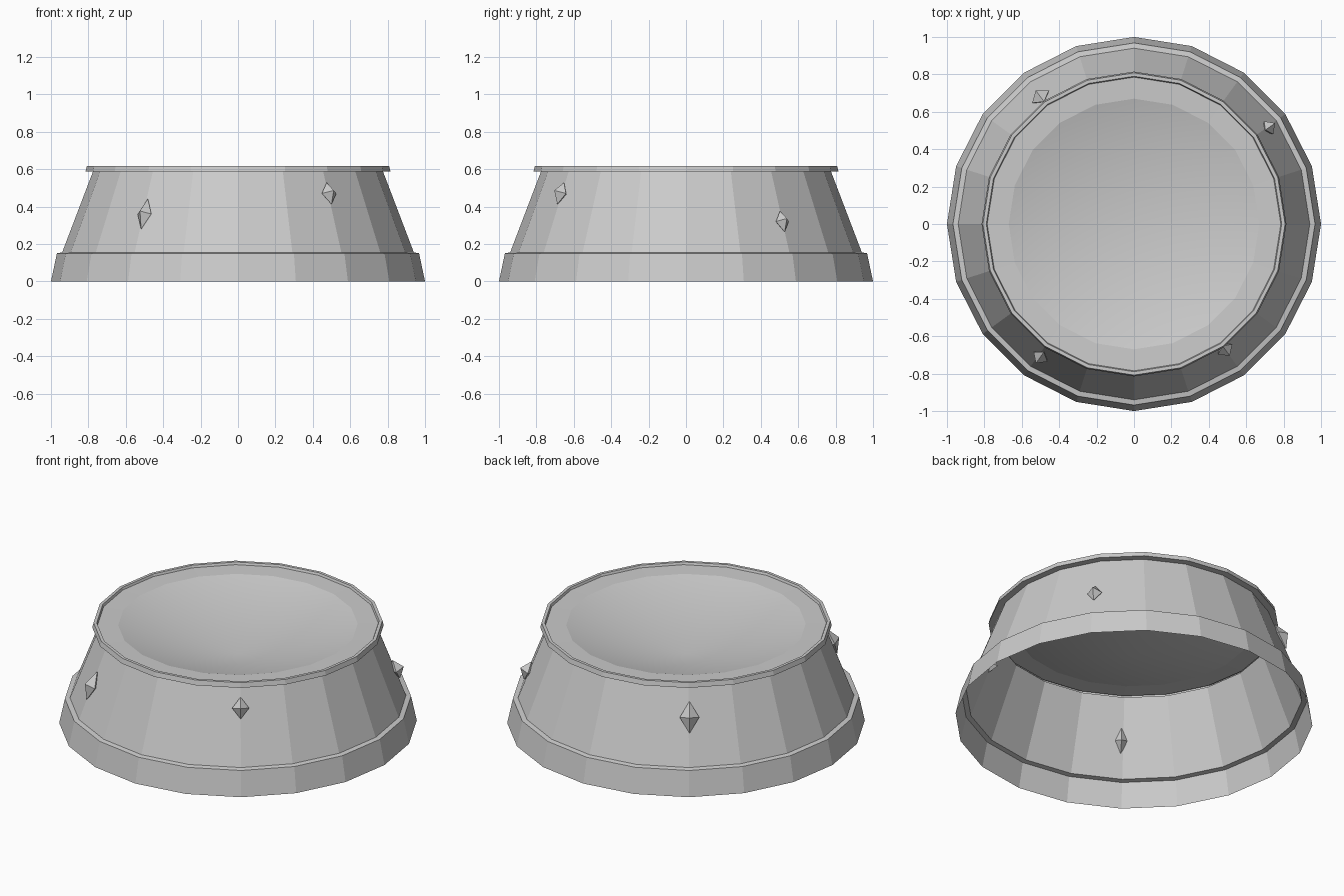
import bpy, bmesh, math
from mathutils import Matrix, Vector

SIDES = 20

old = bpy.data.objects.get("Cube")
if old:
    bpy.data.objects.remove(old, do_unlink=True)

grey = bpy.data.materials.new("plain_grey")
grey.use_nodes = True
grey.diffuse_color = (0.6, 0.6, 0.6, 1)
grey.node_tree.nodes["Principled BSDF"].inputs["Base Color"].default_value = (0.6, 0.6, 0.6, 1)


def add_object(name, bm, smooth=False):
    mesh = bpy.data.meshes.new(name)
    bm.to_mesh(mesh)
    bm.free()
    mesh.materials.append(grey)
    for poly in mesh.polygons:
        poly.use_smooth = smooth
    obj = bpy.data.objects.new(name, mesh)
    bpy.context.collection.objects.link(obj)
    return obj


def turned_sheet(name, profile, smooth=False):
    """Turn a (radius, height) profile about z; radius zero closes to a point."""
    bm = bmesh.new()
    rings = []
    for r, z in profile:
        if r == 0:
            rings.append([bm.verts.new((0, 0, z))] * SIDES)
        else:
            angles = [math.tau * i / SIDES for i in range(SIDES)]
            rings.append([bm.verts.new((r * math.cos(a), r * math.sin(a), z)) for a in angles])
    for low, high in zip(rings, rings[1:]):
        for i in range(SIDES):
            j = (i + 1) % SIDES
            corners = [low[i], low[j], high[j], high[i]]
            bm.faces.new(list(dict.fromkeys(corners)))
    return add_object(name, bm, smooth)


# Hollow, open-bottomed body
turned_sheet("foot_band", [(1, 0), (0.968, 0.15), (0.94, 0.155)])
turned_sheet("sloping_wall", [(0.94, 0.155), (0.775, 0.588)])
turned_sheet("rim", [(0.775, 0.588), (0.815, 0.588), (0.808, 0.617), (0.79, 0.617), (0.785, 0.603)])
turned_sheet("inner_ledge", [(0.785, 0.603), (0.67, 0.6)])
turned_sheet("bowl", [(0.67, 0.6), (0, 0.42)], smooth=True)

# Faceted studs set into the wall: x, y, z, half width, half height
lean = math.atan2(0.165, 0.433)
studs = {
    "front_right_stud": (-0.5, -0.71, 0.36, 0.045, 0.088),
    "front_left_stud": (0.487, -0.67, 0.47, 0.048, 0.062),
    "back_left_stud": (0.72, 0.515, 0.32, 0.042, 0.06),
    "back_right_stud": (-0.5, 0.68, 0.42, 0.055, 0.09),
}
for name, (x, y, z, width, height) in studs.items():
    bm = bmesh.new()
    bmesh.ops.create_uvsphere(bm, u_segments=4, v_segments=2, radius=1)
    bmesh.ops.transform(
        bm, verts=bm.verts,
        matrix=Matrix.Translation(Vector((x, y, z)))
        @ Matrix.Rotation(math.atan2(y, x), 4, "Z")
        @ Matrix.Rotation(-lean, 4, "Y")
        @ Matrix.Diagonal((0.045, width, height, 1)))
    add_object(name, bm)
